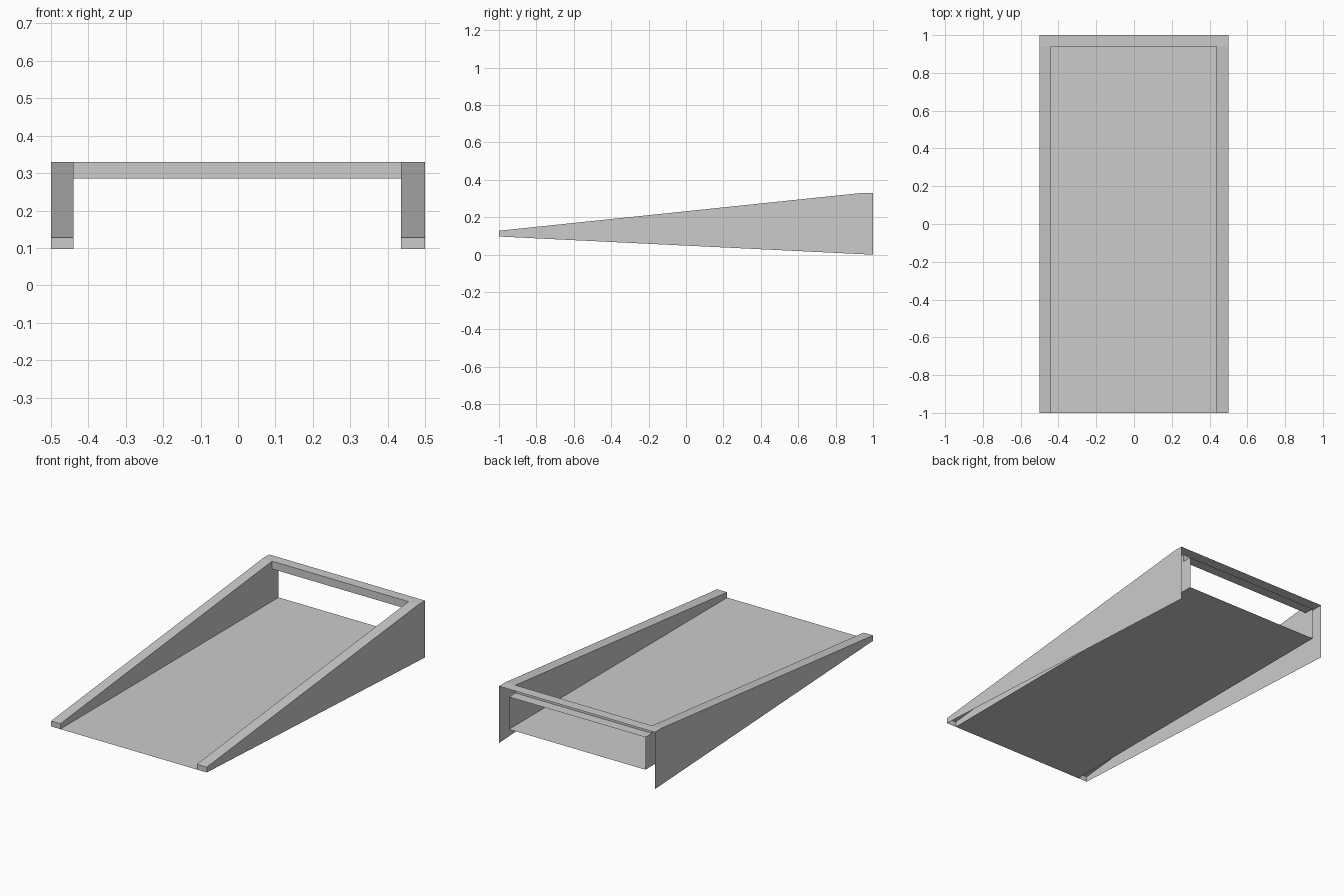
import bpy
import bmesh
from mathutils import Vector

if "Cube" in bpy.data.objects:
    bpy.data.objects.remove(bpy.data.objects["Cube"])

FRONT, KINK, BACK = -1.0, 0.94, 1.0          # y stations
DECK, LIP, TOP, SOFFIT = 0.097, 0.128, 0.33, 0.285   # z levels


def sheet_part(name, faces):
    """Open shell from (outline, outward direction) pairs."""
    bm = bmesh.new()
    for outline, facing in faces:
        face = bm.faces.new([bm.verts.new(p) for p in outline])
        face.normal_update()
        if face.normal.dot(Vector(facing)) < 0:
            face.normal_flip()
    bmesh.ops.remove_doubles(bm, verts=bm.verts, dist=1e-5)
    mesh = bpy.data.meshes.new(name)
    bm.to_mesh(mesh)
    bm.free()
    obj = bpy.data.objects.new(name, mesh)
    bpy.context.collection.objects.link(obj)
    return obj


def side_profile(x, pts):
    return [(x, y, z) for y, z in pts]


OUTER = [(FRONT, DECK), (FRONT, LIP), (KINK, TOP), (BACK, TOP), (BACK, 0)]
INNER = [(FRONT, DECK), (FRONT, LIP), (KINK, TOP), (KINK, SOFFIT),
         (BACK, SOFFIT), (BACK, DECK)]

# Hollow tapered side rails, open below and behind
for name, s, xi in (("left_rail", -1, 0.44), ("right_rail", 1, 0.436)):
    xo, xi = 0.5 * s, xi * s
    sheet_part(name, [
        (side_profile(xo, OUTER), (s, 0, 0)),
        (side_profile(xi, INNER), (-s, 0, 0)),
        ([(xo, FRONT, LIP), (xi, FRONT, LIP), (xi, KINK, TOP), (xo, KINK, TOP)], (0, 0, 1)),
        ([(xo, FRONT, DECK), (xi, FRONT, DECK), (xi, FRONT, LIP), (xo, FRONT, LIP)], (0, -1, 0)),
    ])

# Hollow bar across the back, open behind
L, R = -0.44, 0.436
sheet_part("back_bar", [
    ([(-0.5, KINK, TOP), (0.5, KINK, TOP), (0.5, BACK, TOP), (-0.5, BACK, TOP)], (0, 0, 1)),
    ([(L, KINK, SOFFIT), (R, KINK, SOFFIT), (R, KINK, TOP), (L, KINK, TOP)], (0, -1, 0)),
    ([(L, KINK, SOFFIT), (R, KINK, SOFFIT), (R, BACK, SOFFIT), (L, BACK, SOFFIT)], (0, 0, -1)),
])

# Flat deck between the rails
sheet_part("deck", [
    ([(L, FRONT, DECK), (R, FRONT, DECK), (R, BACK, DECK), (L, BACK, DECK)], (0, 0, 1)),
])
